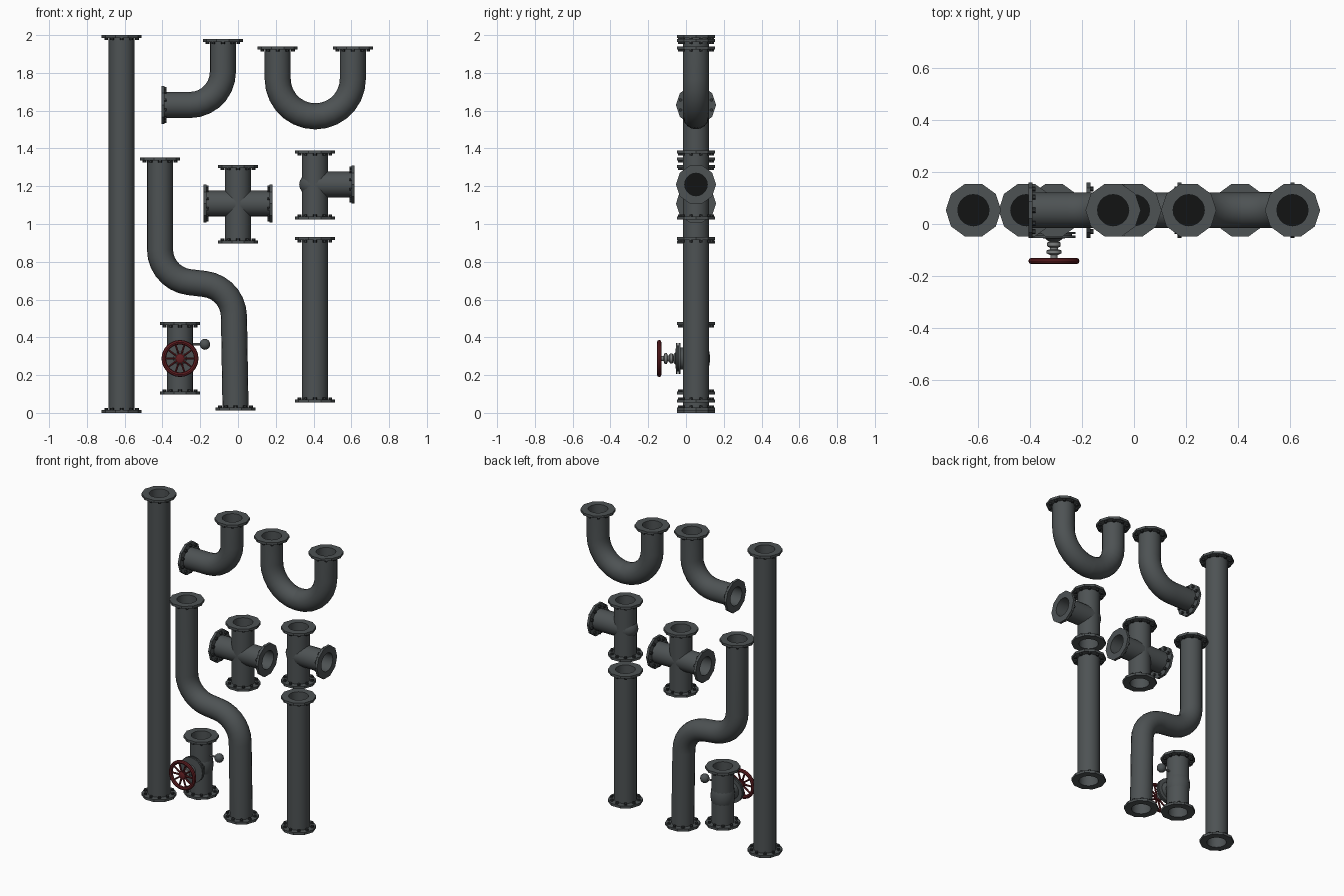
import bpy, bmesh, math
from mathutils import Vector, Matrix

if "Cube" in bpy.data.objects:
    bpy.data.objects.remove(bpy.data.objects["Cube"])

Y = 0.053                       # depth plane of all pipes
PIPE_R, BORE_R, FLANGE_R = 0.069, 0.06, 0.106
UP, DOWN = Vector((0, 0, 1)), Vector((0, 0, -1))
LEFT, RIGHT = Vector((-1, 0, 0)), Vector((1, 0, 0))
FRONT = Vector((0, -1, 0))


def material(name, rgb):
    m = bpy.data.materials.new(name)
    m.diffuse_color = (*rgb, 1)
    m.use_nodes = True
    m.node_tree.nodes["Principled BSDF"].inputs["Base Color"].default_value = m.diffuse_color
    return m


IRON = material("iron grey", (0.075, 0.085, 0.088))
DARK = material("dark bolt", (0.03, 0.034, 0.036))
BLACK = material("bore black", (0.006, 0.007, 0.007))
STEEL = material("steel grey", (0.2, 0.21, 0.21))
RED = material("wheel red", (0.12, 0.013, 0.016))


def finish(name, bm, mats, angle=32):
    bmesh.ops.recalc_face_normals(bm, faces=bm.faces)
    me = bpy.data.meshes.new(name)
    for f in bm.faces:
        f.smooth = True
    bm.to_mesh(me)
    bm.free()
    me.set_sharp_from_angle(angle=math.radians(angle))
    for m in mats:
        me.materials.append(m)
    ob = bpy.data.objects.new(name, me)
    bpy.context.collection.objects.link(ob)
    return ob


def frame(pos, d):
    """Matrix that places local z along direction d."""
    if abs(d.z) > 0.9:
        rot = Matrix.Identity(3) if d.z > 0 else Matrix.Rotation(math.pi, 3, 'X')
    else:
        rot = d.to_track_quat('Z', 'Y').to_matrix()
    return Matrix.Translation(pos) @ rot.to_4x4()


def lathe(bm, profile, mat, seg=20, facets=None):
    """Revolve (radius, height) points; facets maps point index to polygon sides."""
    rings = []
    for i, (r, h) in enumerate(profile):
        if r < 1e-6:
            rings.append([bm.verts.new(mat @ Vector((0, 0, h)))])
            continue
        ring = []
        for k in range(seg):
            a, rr = 2 * math.pi * k / seg, r
            if facets and i in facets:
                s = math.pi / facets[i]
                rr = r * math.cos(s) / math.cos((a + 1e-9) % (2 * s) - s)
            ring.append(bm.verts.new(mat @ Vector((rr * math.cos(a), rr * math.sin(a), h))))
        rings.append(ring)
    out = []
    for a, b in zip(rings, rings[1:]):
        row = []
        for k in range(seg):
            n = (k + 1) % seg
            if len(a) == 1:
                row.append(bm.faces.new((a[0], b[k], b[n])))
            elif len(b) == 1:
                row.append(bm.faces.new((a[k], a[n], b[0])))
            else:
                row.append(bm.faces.new((a[k], a[n], b[n], b[k])))
        out.append(row)
    return out


def turned(name, profile, pos, d, mat, seg=20):
    bm = bmesh.new()
    lathe(bm, profile, frame(Vector(pos), d), seg)
    return finish(name, bm, [mat])


def ball(name, pos, size, mat, seg=16):
    bm = bmesh.new()
    bmesh.ops.create_uvsphere(bm, u_segments=seg, v_segments=10, radius=1)
    bm.transform(Matrix.Translation(pos) @ Matrix.Diagonal((*size, 1)))
    return finish(name, bm, [mat], 60)


def flange(name, x, z, d):
    """Ten-sided flange with a blind bore and a ring of bolts behind it."""
    bm = bmesh.new()
    mat = frame(Vector((x, Y, z)), d)
    rows = lathe(bm, [(0, -.12), (BORE_R, -.12), (BORE_R, 0), (FLANGE_R, 0), (FLANGE_R, -.016),
                      (.064, -.016), (.064, -.125), (0, -.125)], mat, 20, {3: 10, 4: 10})
    for f in rows[0]:
        f.material_index = 2
    for k in range(10):
        a = 2 * math.pi * (k + .5) / 10
        bolt = mat @ Matrix.Translation((.086 * math.cos(a), .086 * math.sin(a), 0))
        for row in lathe(bm, [(0, -.015), (.01, -.015), (.01, -.027), (0, -.027)], bolt, 6):
            for f in row:
                f.material_index = 1
    finish(name, bm, [IRON, DARK, BLACK])


def fillet(corners, radius, steps=7):
    """Round the inner corners of an x, z path."""
    pts = [Vector(c) for c in corners]
    path = [pts[0]]
    for p, c, n in zip(pts, pts[1:], pts[2:]):
        u, v = (p - c).normalized(), (n - c).normalized()
        half = u.angle(v) / 2
        centre = c + (u + v).normalized() * radius / math.sin(half)
        t = radius / math.tan(half)
        a, b = c + u * t - centre, c + v * t - centre
        total = a.angle(b)
        for k in range(steps + 1):
            w = k / steps
            path.append(centre + (a * math.sin((1 - w) * total) + b * math.sin(w * total)) / math.sin(total))
    return path + [pts[-1]]


def pipe(name, path, seg=18):
    """Sweep a round tube along an x, z path and put flanges on both ends."""
    pts = [Vector((p[0], Y, p[1])) for p in path]
    ends = [(pts[0], (pts[0] - pts[1]).normalized()), (pts[-1], (pts[-1] - pts[-2]).normalized())]
    bm, rings = bmesh.new(), []
    for i, p in enumerate(pts):
        t = (pts[min(i + 1, len(pts) - 1)] - pts[max(i - 1, 0)]).normalized()
        n = Vector((0, 1, 0)).cross(t)
        if i in (0, len(pts) - 1):
            p = p - ends[0 if i == 0 else 1][1] * .008
        rings.append([bm.verts.new(p + PIPE_R * (n * math.cos(a) + Vector((0, 1, 0)) * math.sin(a)))
                      for a in (2 * math.pi * k / seg for k in range(seg))])
    for a, b in zip(rings, rings[1:]):
        for k in range(seg):
            n = (k + 1) % seg
            bm.faces.new((a[k], a[n], b[n], b[k]))
    finish(name + "_tube", bm, [IRON], 40)
    for label, (p, d) in zip(("start", "end"), ends):
        flange(f"{name}_{label}_flange", p.x, p.z, d)


# Straight and bent pipes
pipe("long_pipe", [(-.616, 0), (-.616, 2)])
pipe("short_pipe", [(.407, .055), (.407, .93)])
pipe("elbow_pipe", fillet([(-.405, 1.63), (-.08, 1.63), (-.08, 1.98)], .175))
pipe("u_pipe", fillet([(.21, 1.94), (.21, 1.57), (.608, 1.57), (.608, 1.94)], .1985))
pipe("offset_pipe", fillet([(-.413, 1.352), (-.413, .71), (-.024, .665), (-.013, .013)], .175))

# Cross and tee fittings
pipe("cross_upright", [(0, .897), (0, 1.312)])
pipe("cross_arm", [(-.182, 1.108), (.182, 1.108)])
pipe("tee_upright", [(.407, 1.024), (.407, 1.39)])
turned("tee_branch_tube", [(PIPE_R, 0), (PIPE_R, .2)], (.407, Y, 1.209), RIGHT, IRON, 18)
flange("tee_branch_flange", .616, 1.209, RIGHT)
ball("tee_bulge", (.407, Y, 1.209), (.083, .068, .068), IRON)

# Valve body with bonnet
VX, VZ = -.307, .288
pipe("valve_body", [(VX, .098), (VX, .48)])
ball("valve_swelling", (VX, Y, VZ), (.075, .075, .11), IRON)
turned("valve_bonnet", [(0, 0), (.058, 0), (.058, .083), (.083, .083), (.083, .092), (.07, .092),
                        (.07, .097), (.083, .097), (.083, .106), (.035, .108), (.02, .12), (0, .12)],
       (VX, Y, VZ), FRONT, IRON)

# Valve stem with nuts
turned("valve_stem", [(0, 0), (.014, 0), (.014, .012), (.026, .016), (.026, .03), (.016, .036), (.016, .042),
                      (.028, .046), (.028, .058), (.014, .064), (.014, .085), (0, .085)],
       (VX, -.055, VZ), FRONT, STEEL, 12)

# Handwheel: rim, hub and spokes
WY = -.142
rim = [(.086 + .012 * math.cos(a), .012 * math.sin(a)) for a in (2 * math.pi * k / 8 for k in range(9))]
turned("wheel_rim", rim, (VX, WY, VZ), FRONT, RED, 24)
turned("wheel_hub", [(0, -.012), (.024, -.012), (.024, .008), (.014, .012), (0, .012)],
       (VX, WY, VZ), FRONT, RED, 12)
bm = bmesh.new()
for k in range(10):
    a = 2 * math.pi * k / 10
    d = Vector((math.cos(a), 0, math.sin(a)))
    spoke = Matrix.Translation((VX, WY, VZ)) @ d.to_track_quat('Z', 'Y').to_matrix().to_4x4()
    lathe(bm, [(0, .015), (.0065, .015), (.0055, .082), (0, .082)], spoke, 6)
finish("wheel_spokes", bm, [RED])

# Side knob on the valve
turned("knob_stem", [(0, 0), (.006, 0), (.006, .09), (0, .09)], (VX + .04, Y, .363), RIGHT, STEEL, 8)
ball("knob", (-.175, Y, .363), (.029, .029, .029), IRON, 10)
